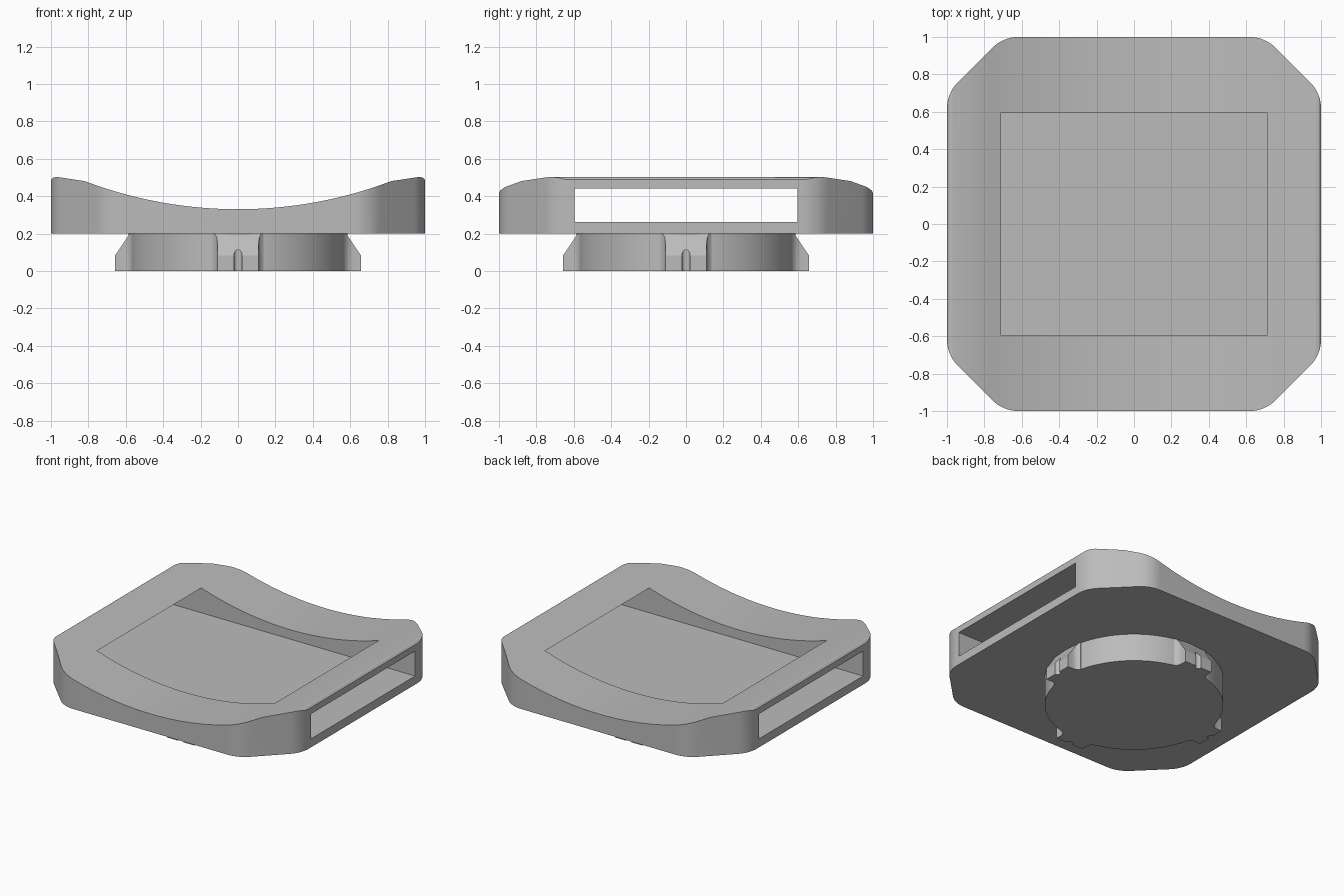
import bpy, bmesh, math
from mathutils import Matrix, Vector

old = bpy.data.objects.get("Cube")
if old:
    bpy.data.objects.remove(old, do_unlink=True)

grey = bpy.data.materials.new("plain_grey")
grey.use_nodes = True
COLOUR = (0.5, 0.5, 0.5, 1)
grey.diffuse_color = COLOUR
grey.node_tree.nodes["Principled BSDF"].inputs["Base Color"].default_value = COLOUR


def prism(name, outline, low, high, axis="Z"):
    """Extrude a 2D outline; axis Y takes (x, z) points, axis Z takes (x, y)."""
    bm = bmesh.new()
    place = (lambda a, b: (a, b, low)) if axis == "Z" else (lambda a, b: (a, low, b))
    face = bm.faces.new([bm.verts.new(place(a, b)) for a, b in outline])
    moved = bmesh.ops.extrude_face_region(bm, geom=[face])["geom"]
    push = Vector((0, 0, high - low)) if axis == "Z" else Vector((0, high - low, 0))
    bmesh.ops.translate(bm, vec=push, verts=[g for g in moved if isinstance(g, bmesh.types.BMVert)])
    bmesh.ops.recalc_face_normals(bm, faces=bm.faces)
    mesh = bpy.data.meshes.new(name)
    bm.to_mesh(mesh)
    bm.free()
    mesh.materials.append(grey)
    obj = bpy.data.objects.new(name, mesh)
    bpy.context.collection.objects.link(obj)
    return obj


def combine(obj, cutter, operation):
    """Apply a boolean and throw the cutter away."""
    mod = obj.modifiers.new("cut", "BOOLEAN")
    mod.operation, mod.object, mod.solver = operation, cutter, "EXACT"
    bpy.context.view_layer.objects.active = obj
    bpy.ops.object.modifier_apply(modifier=mod.name)
    bpy.data.objects.remove(cutter, do_unlink=True)


def circle(radius, count, cx=0, cy=0):
    return [(cx + radius * math.cos(math.tau * i / count),
             cy + radius * math.sin(math.tau * i / count)) for i in range(count)]


def smooth(obj):
    bpy.ops.object.select_all(action="DESELECT")
    obj.select_set(True)
    bpy.context.view_layer.objects.active = obj
    bpy.ops.object.shade_smooth_by_angle(angle=math.radians(25))


# Plate outline: square with cut corners, each corner point rounded
CUT, ROUND, STEPS = 0.70, 0.20, 8
inset = 1 - ROUND
turn = CUT - ROUND * math.tan(math.pi / 8)
outline = []
for quarter in range(4):
    for cx, cy, start in ((inset, turn, 0), (turn, inset, 45)):
        for i in range(STEPS + 1):
            a = math.radians(start + 45 * i / STEPS)
            p = Vector((cx + ROUND * math.cos(a), cy + ROUND * math.sin(a)))
            p.rotate(Matrix.Rotation(quarter * math.pi / 2, 2))
            outline.append(tuple(p))
plate = prism("dished_plate", outline, 0.2, 0.7)

# Dished top: shallow arc across x, with softened outer lips
R, LOW, EDGE, N = 2.31, 0.33, 0.82, 40
arc = []
for i in range(N + 1):
    x = -EDGE + 2 * EDGE * i / N
    arc.append((x, LOW + R - math.sqrt(R * R - x * x)))
lip = [(0.97, 0.503), (0.988, 0.499), (1.0, 0.488), (1.1, 0.4), (1.1, 0.1)]
profile = arc + lip + [(-x, z) for x, z in reversed(lip)]
combine(plate, prism("dish_cutter", profile, -1.2, 1.2, "Y"), "INTERSECT")

# Strap slot running through from side to side, opening through the dish
slot = [(-1.3, 0.262), (1.3, 0.262), (1.3, 0.442), (-1.3, 0.442)]
combine(plate, prism("slot_cutter", slot, -0.595, 0.595, "Y"), "DIFFERENCE")
smooth(plate)

# Round mount underneath
smooth(prism("mount_disc", circle(0.585, 96), 0, 0.21))

# Four sloped locking tabs with flared roots and a small groove
half = [(0.135, 0.5), (0.135, 0.57), (0.122, 0.58), (0.113, 0.595), (0.11, 0.615), (0.11, 0.657)]
plan = half + [(-x, y) for x, y in reversed(half)]
plan = [(y, x) for x, y in plan]
slope = [(0.4, -0.1), (0.7, -0.1), (0.657, 0.083), (0.578, 0.2), (0.4, 0.2)]
slope[1:2] = [(0.657, -0.1)]
for name, angle in (("left", 0), ("back", 90), ("right", 180), ("front", 270)):
    tab = prism(name + "_tab", plan, 0, 0.3)
    combine(tab, prism("slope_cutter", slope, -0.3, 0.3, "Y"), "INTERSECT")
    combine(tab, prism("groove_cutter", circle(0.022, 24, 0.657), -0.1, 0.4), "DIFFERENCE")
    tab.data.transform(Matrix.Rotation(math.radians(angle), 4, "Z"))
    smooth(tab)
